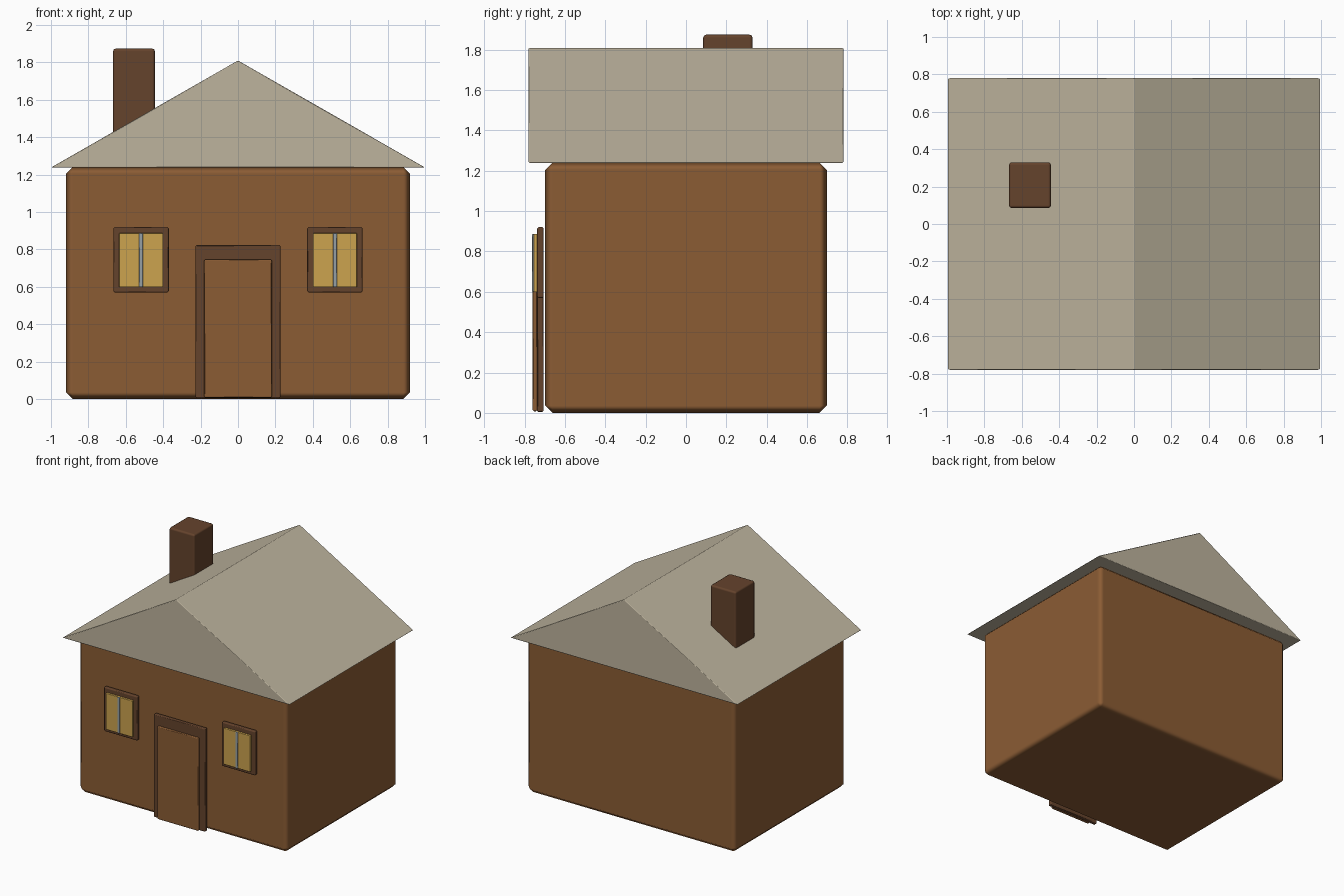
import bpy, bmesh, math

if "Cube" in bpy.data.objects:
    bpy.data.objects.remove(bpy.data.objects["Cube"])


def material(name, srgb):
    m = bpy.data.materials.new(name)
    lin = [((c / 255 + 0.055) / 1.055) ** 2.4 for c in srgb]
    m.diffuse_color = (*lin, 1)
    m.use_nodes = True
    m.node_tree.nodes["Principled BSDF"].inputs["Base Color"].default_value = m.diffuse_color
    return m


WALL = material("wall brown", (139, 92, 52))
TRIM = material("dark brown trim", (101, 67, 44))
ROOF = material("pale roof", (190, 180, 158))
GLASS = material("yellow glass", (204, 163, 78))
BAR = material("grey bar", (150, 160, 165))


def finish(name, bm, mat, bevel, segments):
    """Turn a bmesh into a bevelled, smooth-shaded object."""
    bmesh.ops.recalc_face_normals(bm, faces=bm.faces)
    mesh = bpy.data.meshes.new(name)
    bm.to_mesh(mesh)
    bm.free()
    mesh.materials.append(mat)
    mesh.shade_smooth()
    ob = bpy.data.objects.new(name, mesh)
    bpy.context.collection.objects.link(ob)
    mod = ob.modifiers.new("Bevel", 'BEVEL')
    mod.width, mod.segments = bevel, segments
    mod.limit_method = 'ANGLE'
    mod.angle_limit = math.radians(30)
    mod.harden_normals = True
    return ob


def box(name, x, y, z, mat, bevel, segments=1):
    """Box given by its (min, max) range on each axis."""
    bm = bmesh.new()
    bmesh.ops.create_cube(bm, size=1)
    for v in bm.verts:
        v.co = [r[0] if c < 0 else r[1] for c, r in zip(v.co, (x, y, z))]
    return finish(name, bm, mat, bevel, segments)


# Walls
box("house_walls", (-0.92, 0.92), (-0.698, 0.698), (0, 1.24), WALL, 0.036)

# Gable roof: triangle profile extruded front to back
bm = bmesh.new()
profile = [(-1.0, 1.238), (1.0, 1.238), (0, 1.81)]
face = bm.faces.new([bm.verts.new((x, -0.78, z)) for x, z in profile])
ext = bmesh.ops.extrude_face_region(bm, geom=[face])
back = [g for g in ext["geom"] if isinstance(g, bmesh.types.BMVert)]
bmesh.ops.translate(bm, verts=back, vec=(0, 1.56, 0))
if face.is_valid and len(bm.faces) < 5:
    bm.faces.new(list(face.verts))
finish("roof", bm, ROOF, 0.005, 1)

# Chimney
box("chimney", (-0.668, -0.444), (0.085, 0.33), (1.3, 1.874), TRIM, 0.015, 2)

# Door and its backing frame
box("door_frame", (-0.227, 0.227), (-0.738, -0.705), (0.005, 0.823), TRIM, 0.006)
box("door", (-0.181, 0.181), (-0.76, -0.737), (0.008, 0.746), WALL, 0.006)

# Two windows
for side, cx in (("left", -0.518), ("right", 0.518)):
    box(f"{side}_window_frame", (cx - 0.148, cx + 0.148), (-0.738, -0.705),
        (0.569, 0.921), TRIM, 0.008)
    box(f"{side}_window_glass", (cx - 0.118, cx + 0.118), (-0.756, -0.737),
        (0.598, 0.887), GLASS, 0.003)
    box(f"{side}_window_bar", (cx - 0.011, cx + 0.011), (-0.762, -0.737),
        (0.598, 0.887), BAR, 0.004)
